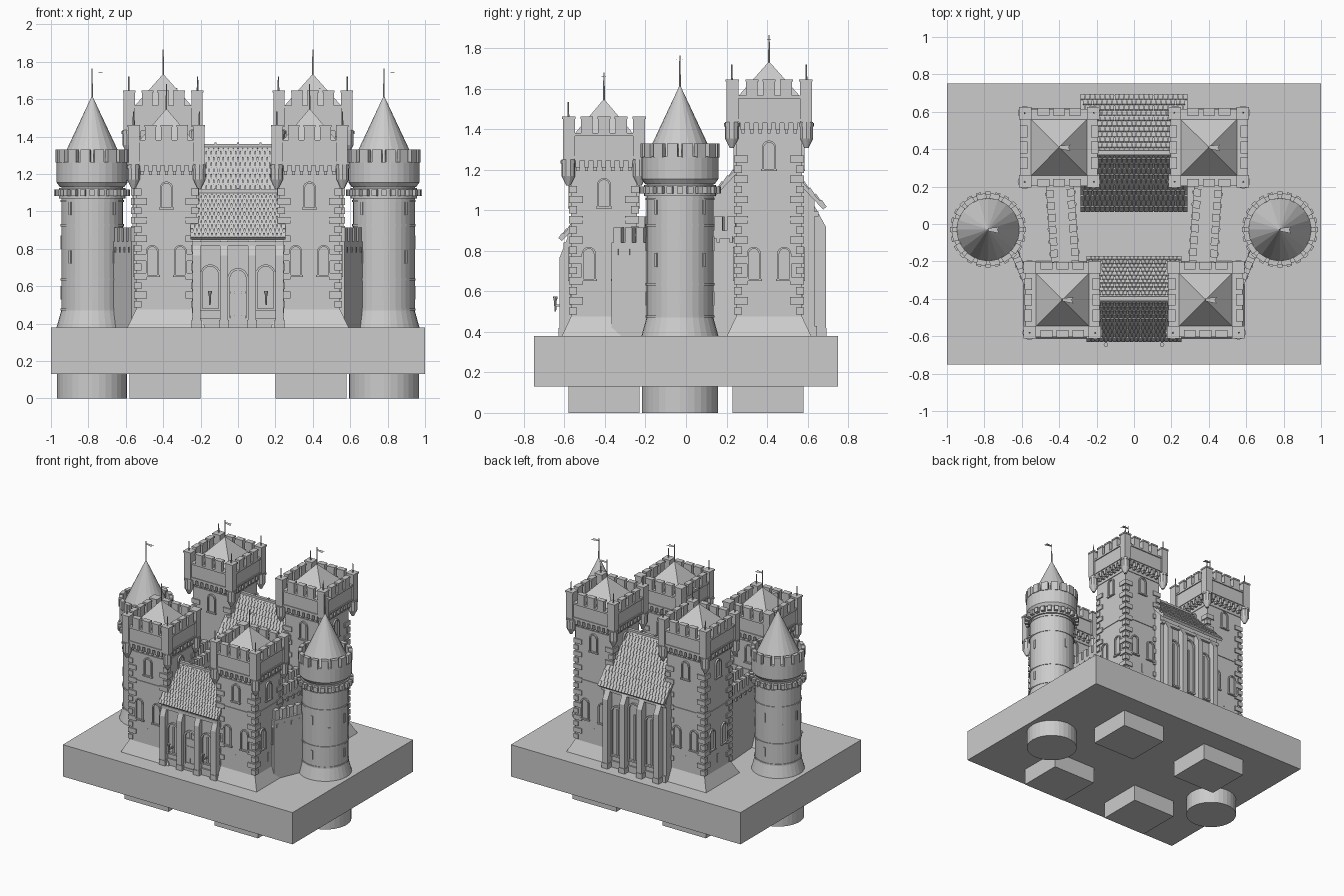
import bpy, bmesh
from math import pi, sin, cos, atan2, sqrt, radians
from mathutils import Matrix, Vector

if "Cube" in bpy.data.objects:
    bpy.data.objects.remove(bpy.data.objects["Cube"])

T = Matrix.Translation
I = Matrix.Identity(4)


def rz(a):
    return Matrix.Rotation(a, 4, 'Z')


def finish(bm, name):
    bmesh.ops.recalc_face_normals(bm, faces=bm.faces)
    me = bpy.data.meshes.new(name)
    bm.to_mesh(me)
    bm.free()
    ob = bpy.data.objects.new(name, me)
    bpy.context.collection.objects.link(ob)
    return ob


def box(bm, M, x0, x1, y0, y1, z0, z1):
    c = Vector(((x0 + x1) / 2, (y0 + y1) / 2, (z0 + z1) / 2))
    bmesh.ops.create_cube(bm, size=1, matrix=M @ T(c) @ Matrix.Diagonal((x1 - x0, y1 - y0, z1 - z0, 1)))


def cone(bm, M, n, r0, r1, z0, z1, x=0, y=0):
    bmesh.ops.create_cone(bm, cap_ends=True, segments=n, radius1=r0, radius2=r1, depth=z1 - z0,
                          matrix=M @ T((x, y, (z0 + z1) / 2)))


def square(bm, M, h0, h1, z0, z1):
    cone(bm, M @ rz(pi / 4), 4, h0 * sqrt(2), h1 * sqrt(2), z0, z1)


def prism(bm, M, pts, x0, x1):
    # (y, z) outline extruded along x
    a, b = [[bm.verts.new(M @ Vector((x, y, z))) for y, z in pts] for x in (x0, x1)]
    bm.faces.new(a)
    bm.faces.new(b[::-1])
    for i in range(len(a)):
        j = (i + 1) % len(a)
        bm.faces.new((a[i], a[j], b[j], b[i]))


def arch(bm, M, x, y, z0, w, h, t=.01, d=.012):
    # raised arched frame with a sill, standing proud of the plane at y
    def line(r, yy):
        zc = z0 + h - w / 2
        p = [(-r, z0)] + [(-r * cos(pi * k / 8), zc + r * sin(pi * k / 8)) for k in range(9)] + [(r, z0)]
        return [bm.verts.new(M @ Vector((x + u, yy, v))) for u, v in p]
    loops = [line(w / 2, y + .004), line(w / 2, y - d), line(w / 2 + t, y - d), line(w / 2 + t, y + .004)]
    for a, b in zip(loops, loops[1:]):
        for i in range(len(a) - 1):
            bm.faces.new((a[i], a[i + 1], b[i + 1], b[i]))
    box(bm, M, x - w / 2 - t * 1.5, x + w / 2 + t * 1.5, y - d * 1.2, y + .004, z0 - t, z0)


def pole(bm, M, z0, z1, flag=True, x=0, y=0):
    cone(bm, M, 6, .005, .003, z0, z1, x, y)
    if flag:
        # thin pennant lying flat
        vs = [bm.verts.new(M @ Vector(p)) for p in
              ((0, -.008, z1 - .02), (.06, -.02, z1 - .022), (.05, 0, z1 - .02), (.06, .014, z1 - .022), (0, .008, z1 - .02))]
        bm.faces.new(vs)


# Base slab, paving and foundation feet
bm = bmesh.new()
box(bm, I, -1, 1, -.75, .75, .13, .38)
box(bm, I, -.3, .3, -.2, .12, .38, .385)
finish(bm, "base_slab")
bm = bmesh.new()
for s in (-1, 1):
    for y in (-.405, .405):
        box(bm, I, s * .39 - .19, s * .39 + .19, y - .175, y + .175, 0, .13)
    cone(bm, I, 32, .187, .187, 0, .13, s * .78, -.03)
finish(bm, "foundation_feet")


def square_tower(name, cx, cy, t, hp, poles):
    # t = level of the corbel table, hp = half width of the parapet
    bm = bmesh.new()
    C, h = T((cx, cy, 0)), .163
    square(bm, C, .208, h, .38, .475)
    square(bm, C, h, h, .47, t + .05)
    for z in (.95, t - .03):
        square(bm, C, h + .005, h + .005, z, z + .012)
    square(bm, C, hp, hp, t + .045, t + .18)
    square(bm, C, hp + .006, hp + .006, t + .055, t + .067)
    square(bm, C, hp + .008, hp + .008, t + .168, t + .182)
    for k in range(4):
        M = C @ rz(k * pi / 2)
        # quoins, alternating long and short
        n = int((t - .06 - .48) / .05)
        for i in range(n):
            w = .06 if i % 2 else .03
            z = .485 + i * .05
            for s in (-1, 1):
                a, b = sorted((s * (h + .009), s * (h - w)))
                box(bm, M, a, b, -h - .009, -h + .01, z, z + .036)
        # corbel table and merlons
        for i in range(7):
            x = (i - 3) * .043
            box(bm, M, x - .011, x + .011, -hp, -h + .01, t + .012, t + .05)
            box(bm, M, x - .008, x + .008, -hp + .012, -h + .01, t - .005, t + .014)
        for x in (-.085, 0, .085):
            box(bm, M, x - .029, x + .029, -hp - .008, -hp + .024, t + .18, t + .256)
            box(bm, M, x - .032, x + .032, -hp - .012, -hp + .028, t + .25, t + .262)
        # hanging corner turret and corner merlon
        q = hp - .014
        cone(bm, M, 10, .01, .034, t - .078, t - .03, q, -q)
        cone(bm, M, 10, .034, .034, t - .03, t + .05, q, -q)
        cone(bm, M, 10, .038, .038, t + .03, t + .045, q, -q)
        box(bm, M, q - .032, q + .027, -q - .027, -q + .032, t + .05, t + .252)
        box(bm, M, q - .036, q + .031, -q - .031, -q + .036, t + .25, t + .262)
        if k in poles:
            pole(bm, M, t + .26, t + .335, False, q, -q)
        # windows
        for x in (-.075, .075):
            arch(bm, M, x, -h, .66, .05, .15)
        arch(bm, M, 0, -h, t - .18, .05, .13)
        box(bm, M, -.006, .006, -h - .003, -h + .01, .53, .6)
    square(bm, C, hp - .045, 0, t + .178, t + .35)
    pole(bm, C, t + .33, t + .48)
    finish(bm, name)


for s, side in ((-1, "left"), (1, "right")):
    square_tower("front_tower_" + side, s * .383, -.405, 1.2, .19, (0, 3))
    square_tower("back_tower_" + side, s * .4, .41, 1.385, .198, (0, 1, 2, 3))

    # Round corner tower
    bm = bmesh.new()
    C = T((s * .78, -.03, 0))
    N = 32
    cone(bm, C, N, .19, .165, .38, .47)
    cone(bm, C, N, .165, .165, .46, 1.16)
    for z in (.47, .63, .92, 1.05):
        cone(bm, C, N, .17, .17, z, z + .012)
    cone(bm, C, N, .178, .178, 1.07, 1.125)
    cone(bm, C, N, .172, .19, 1.13, 1.155)
    cone(bm, C, N, .19, .19, 1.155, 1.265)
    for i in range(24):
        box(bm, C @ rz(i * pi / 12), .16, .203, -.014, .014, 1.082, 1.118)
    for i in range(16):
        M = C @ rz((i + .5) * pi / 8)
        box(bm, M, .165, .194, -.026, .026, 1.26, 1.33)
    for i in range(8):
        M = C @ rz(i * pi / 4)
        for z in (.72, .98) if i % 2 else (.53, .8):
            box(bm, M, .15, .17, -.008, .008, z, z + .07)
    finish(bm, "round_tower_" + side)
    bm = bmesh.new()
    cone(bm, C, 20, .168, 0, 1.262, 1.62)
    pole(bm, C, 1.59, 1.765)
    finish(bm, "round_tower_roof_" + side)


# Crenellated curtain walls
def wall(name, p, q, half, walk, top, n):
    bm = bmesh.new()
    p, q = Vector(p), Vector(q)
    d, m = q - p, (p + q) / 2
    L = d.length / 2
    M = T((m.x, m.y, 0)) @ rz(atan2(d.y, d.x))
    box(bm, M, -L, L, -half + .008, half - .008, .38, walk)
    for s in ((-1, 1) if half > .04 else (0,)):
        y = s * (half - .02)
        box(bm, M, -L, L, y - .02, y + .02, walk - .04, walk)
        for i in range(n):
            x = -L + (i + .5) * 2 * L / n
            w = .32 * 2 * L / n
            box(bm, M, x - w, x + w, y - .02, y + .02, walk, top)
            box(bm, M, x - .008, x + .008, y - .026, y + .026, walk - .06, walk - .03)
    finish(bm, name)


for s, side in ((-1, "left"), (1, "right")):
    wall("side_curtain_" + side, (s * .67, -.08), (s * .55, -.36), .03, .84, .915, 5)
    wall("long_curtain_" + side, (s * .365, -.25), (s * .4, .26), .075, .9, .97, 8)


# Halls between the towers: M turns the outer wall to face -y
def hall(name, M, hw, wall_y, inner_y, ridge_y, eave, ridge, out, half_roof):
    bm = bmesh.new()
    slope = (ridge - eave) / out
    zi = ridge - .02 - slope * (inner_y - ridge_y)
    zo = ridge - .02 - slope * (ridge_y - wall_y)
    prism(bm, M, [(wall_y, .38), (inner_y, .38), (inner_y, zi), (ridge_y, ridge - .02), (wall_y, zo)], -hw, hw)
    box(bm, M, -hw, hw, wall_y - .012, wall_y, .38, .43)
    box(bm, M, -hw, hw, wall_y - .02, wall_y, eave - .05, eave - .025)
    # buttresses with sloping heads
    face = ridge_y - out + .005
    for x in (-.222, -.075, .075, .222):
        prism(bm, M, [(wall_y, .38), (face, .38), (face, eave - .1), (wall_y, eave)], x - .022, x + .022)
        box(bm, M, x - .026, x + .026, face - .004, wall_y, .38, .42)
    for x in (-.148, 0, .148):
        arch(bm, M, x, wall_y, .48 if x or name == "rear_hall" else .4, .085, eave - .64 if x else eave - .58, .012, .014)
        box(bm, M, x - .005, x + .005, wall_y - .008, wall_y, .48, eave - .18)
    finish(bm, name)
    # tiled roof: staggered overlapping tiles on both slopes
    bm = bmesh.new()
    rows, cols = 11, 22
    L = sqrt(out ** 2 + (ridge - eave) ** 2)
    ang = atan2(ridge - eave, out)
    tw, th = 2 * half_roof / cols, L / rows
    for k in (0, 1):
        R = M @ T((0, ridge_y, ridge)) @ rz(k * pi) @ Matrix.Rotation(ang, 4, 'X')
        box(bm, R, -half_roof, half_roof, -L, 0, -.024, -.006)
        for r in range(rows):
            y = -(r + .5) * th
            Q = R @ T((0, y, 0)) @ Matrix.Rotation(radians(8), 4, 'X')
            off = .5 * (r % 2)
            for c in range(cols - (r % 2)):
                x = -half_roof + (c + off) * tw
                box(bm, Q, x + .0015, x + tw - .0015, -th * .55, th * .5, -.008, .001)
    # ridge cap with studs
    box(bm, M, -half_roof, half_roof, ridge_y - .012, ridge_y + .012, ridge - .012, ridge + .006)
    for x in (-.12, 0, .12):
        box(bm, M, x - .006, x + .006, ridge_y - .008, ridge_y + .008, ridge, ridge + .014)
    finish(bm, name + "_roof")


hall("gate_hall", I, .245, -.585, -.2, -.4, .865, 1.11, .23, .255)
hall("rear_hall", rz(pi), .275, -.635, -.1, -.38, 1.02, 1.355, .315, .287)

# Gate door planks and wall torches
bm = bmesh.new()
for i in range(4):
    x = -.04 + i * .02
    box(bm, I, x + .001, x + .019, -.593, -.58, .385, .63)
for z in (.43, .56):
    box(bm, I, -.04, .04, -.597, -.58, z, z + .012)
finish(bm, "gate_door")
bm = bmesh.new()
for x in (-.15, .15):
    box(bm, I, x - .004, x + .004, -.645, -.58, .525, .535)
    cone(bm, I, 8, .004, .007, .5, .56, x, -.645)
    cone(bm, I, 8, .008, .012, .555, .575, x, -.645)
finish(bm, "wall_torches")
